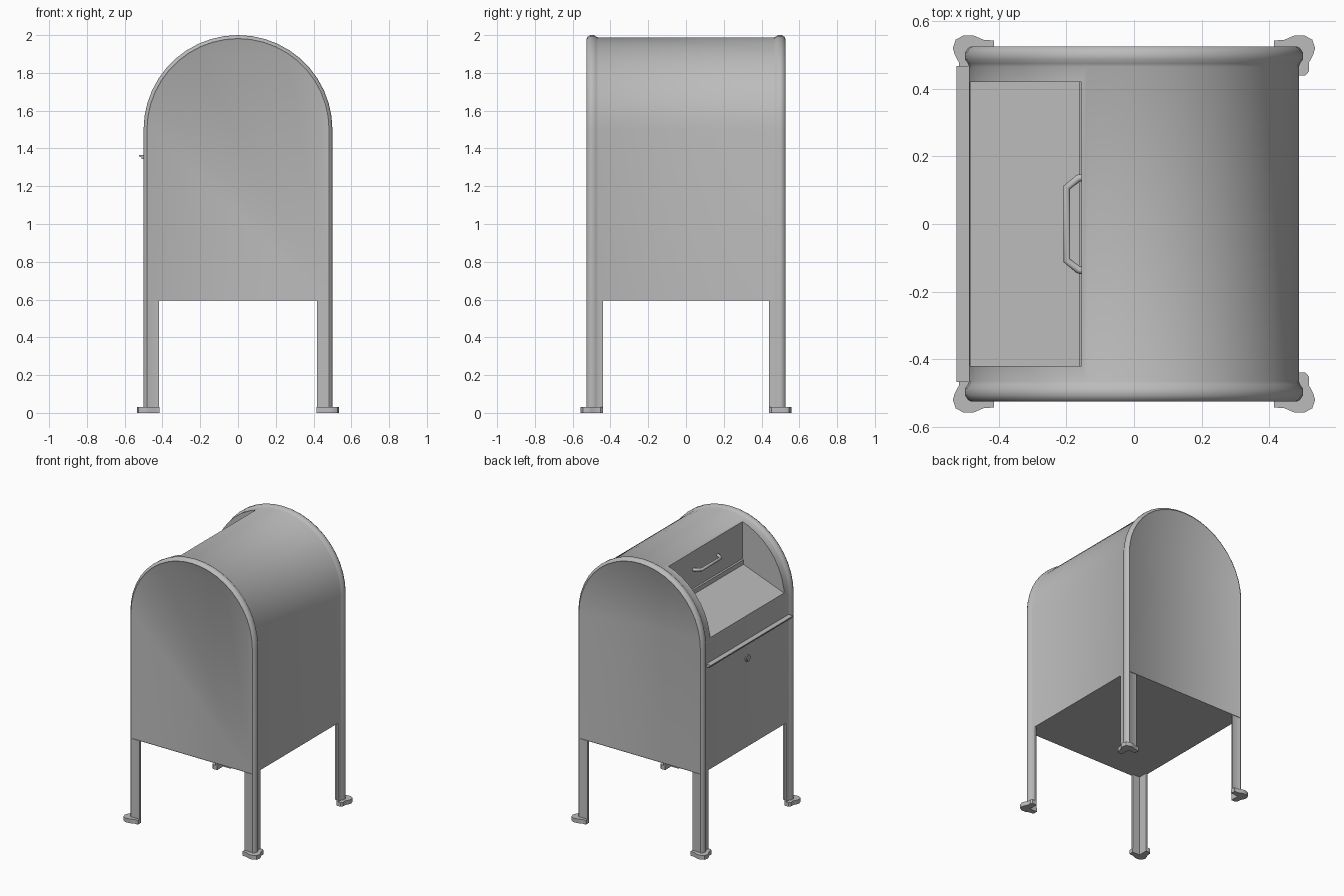
import bpy, bmesh, math
from mathutils import Vector

if "Cube" in bpy.data.objects:
    bpy.data.objects.remove(bpy.data.objects["Cube"], do_unlink=True)

# One painted-steel colour
steel = bpy.data.materials.new("grey_steel")
steel.use_nodes = True
steel.diffuse_color = (0.5, 0.5, 0.5, 1)
steel.node_tree.nodes["Principled BSDF"].inputs["Base Color"].default_value = (0.5, 0.5, 0.5, 1)


def smooth(ob, angle=35):
    bpy.ops.object.select_all(action='DESELECT')
    ob.select_set(True)
    bpy.context.view_layer.objects.active = ob
    bpy.ops.object.shade_smooth_by_angle(angle=math.radians(angle))


def loft(name, rings):
    """Skin a row of closed rings and cap both ends."""
    bm = bmesh.new()
    rows = [[bm.verts.new(p) for p in ring] for ring in rings]
    n = len(rows[0])
    for a, b in zip(rows, rows[1:]):
        for i in range(n):
            j = (i + 1) % n
            bm.faces.new((a[i], a[j], b[j], b[i]))
    bm.faces.new(rows[0])
    bm.faces.new(rows[-1])
    bmesh.ops.recalc_face_normals(bm, faces=bm.faces)
    mesh = bpy.data.meshes.new(name)
    bm.to_mesh(mesh)
    bm.free()
    mesh.materials.append(steel)
    ob = bpy.data.objects.new(name, mesh)
    bpy.context.collection.objects.link(ob)
    return ob


def prism(name, outline, axis, low, high):
    """Extrude a 2D outline along the y or z axis."""
    place = {'y': lambda u, v, w: (u, w, v), 'z': lambda u, v, w: (u, v, w)}[axis]
    return loft(name, [[place(u, v, w) for u, v in outline] for w in (low, high)])


def arch(y, inset, segments=22):
    """Round-topped outline at depth y, pulled in by inset."""
    r = 0.5 - inset
    pts = [(r, y, 0.595)]
    for i in range(segments + 1):
        a = math.pi * i / segments
        pts.append((r * math.cos(a), y, 1.5 + r * math.sin(a)))
    return pts + [(-r, y, 0.595)]


# Body with a rolled rim at each end
rim = [(0.522, 0.025), (0.526, 0.018), (0.52, 0.008), (0.507, 0),
       (0.487, 0), (0.475, 0.008), (0.465, 0.012)]
sections = [(-y, inset) for y, inset in rim] + rim[::-1]
body = loft("body", [arch(y, inset) for y, inset in sections])

# Deposit recess with a sloping floor
cutter = prism("recess_cutter", [(-0.155, 1.66), (-0.6, 1.494), (-0.6, 2.1), (-0.155, 2.1)],
               'y', -0.42, 0.42)
cutter.hide_render = True
cut = body.modifiers.new("recess", 'BOOLEAN')
cut.operation = 'DIFFERENCE'
cut.solver = 'EXACT'
cut.object = cutter
bpy.context.view_layer.objects.active = body
bpy.ops.object.modifier_apply(modifier=cut.name)
bpy.data.objects.remove(cutter, do_unlink=True)
smooth(body)

# Angle-section legs and lobed feet at the four corners
leg_outline = [(0.417, 0.522), (0.475, 0.522), (0.482, 0.526), (0.492, 0.52), (0.5, 0.507),
               (0.5, 0.487), (0.492, 0.475), (0.488, 0.465), (0.488, 0.44), (0.474, 0.44),
               (0.474, 0.508), (0.417, 0.508)]
foot_outline = [(0.415, 0.543), (0.445, 0.545), (0.475, 0.558), (0.505, 0.558), (0.528, 0.545),
                (0.536, 0.52), (0.53, 0.5), (0.518, 0.478), (0.518, 0.452), (0.508, 0.44),
                (0.48, 0.44), (0.474, 0.508), (0.415, 0.508)]
for side, sx in (("left", 1), ("right", -1)):
    for end, sy in (("front", -1), ("back", 1)):
        for part, outline, top in (("leg", leg_outline, 0.6), ("foot", foot_outline, 0.03)):
            pts = [(sx * x, sy * y) for x, y in outline]
            smooth(prism(f"{end}_{side}_{part}", pts, 'z', 0, top))

# Drip ledge above the collection door
prism("drip_ledge", [(-0.485, 1.366), (-0.525, 1.366), (-0.525, 1.358), (-0.512, 1.354),
                     (-0.512, 1.345), (-0.485, 1.345)], 'y', -0.468, 0.468)

# Lip along the foot of the recess wall
prism("recess_lip", [(-0.15, 1.645), (-0.163, 1.645), (-0.163, 1.69), (-0.15, 1.7)],
      'y', -0.42, 0.42)

# Bent-rod pull handle
curve = bpy.data.curves.new("handle", 'CURVE')
curve.dimensions = '3D'
curve.bevel_depth = 0.011
curve.bevel_resolution = 3
curve.use_fill_caps = True
spline = curve.splines.new('POLY')
path = [(-0.145, -0.14), (-0.165, -0.135), (-0.199, -0.108),
        (-0.199, 0.108), (-0.165, 0.135), (-0.145, 0.14)]
spline.points.add(len(path) - 1)
for point, (x, y) in zip(spline.points, path):
    point.co = (x, y, 1.83, 1)
curve.materials.append(steel)
handle = bpy.data.objects.new("handle", curve)
bpy.context.collection.objects.link(handle)


def disc(name, radius, x, depth, z):
    bpy.ops.mesh.primitive_cylinder_add(vertices=20, radius=radius, depth=depth,
                                        location=(x, 0, z), rotation=(0, math.pi / 2, 0))
    ob = bpy.context.object
    ob.name = name
    ob.data.materials.append(steel)
    smooth(ob)


# Door lock
disc("lock_collar", 0.026, -0.488, 0.014, 1.23)
disc("lock_plug", 0.016, -0.49, 0.02, 1.23)
